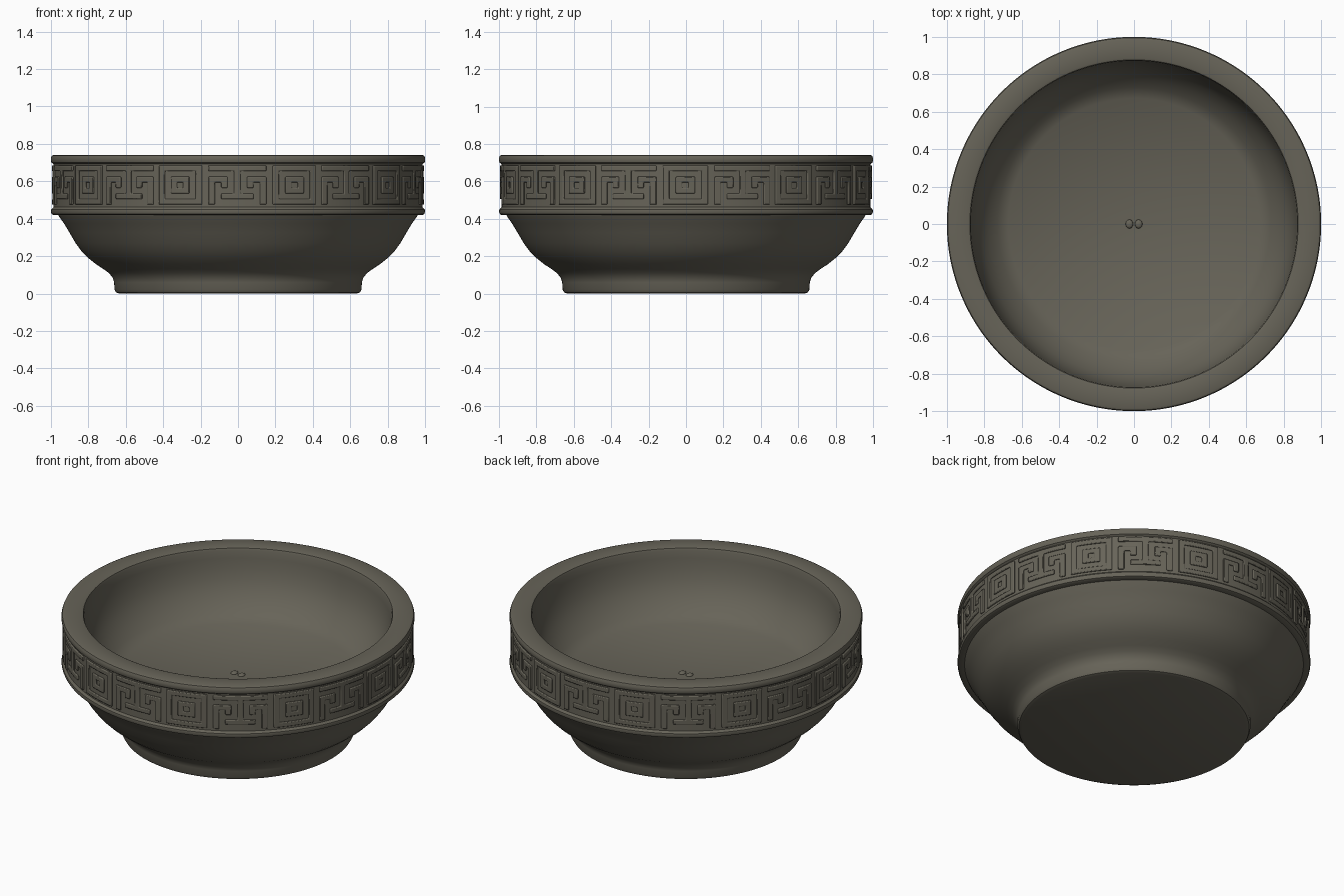
import bpy, bmesh, math

cube = bpy.data.objects.get("Cube")
if cube:
    bpy.data.objects.remove(cube)

clay = bpy.data.materials.new("dark olive clay")
colour = (0.135, 0.126, 0.098, 1)
clay.diffuse_color = colour
clay.use_nodes = True
bsdf = clay.node_tree.nodes["Principled BSDF"]
bsdf.inputs["Base Color"].default_value = colour
bsdf.inputs["Roughness"].default_value = 0.8


def finish(bm, name, angle):
    bmesh.ops.recalc_face_normals(bm, faces=bm.faces)
    mesh = bpy.data.meshes.new(name)
    bm.to_mesh(mesh)
    bm.free()
    mesh.materials.append(clay)
    obj = bpy.data.objects.new(name, mesh)
    bpy.context.collection.objects.link(obj)
    bpy.ops.object.select_all(action="DESELECT")
    obj.select_set(True)
    bpy.context.view_layer.objects.active = obj
    bpy.ops.object.shade_smooth_by_angle(angle=math.radians(angle))
    return obj


def lathe(name, profile, steps=180):
    """Spin an (r, z) profile that starts and ends on the axis."""
    bm = bmesh.new()
    verts = [bm.verts.new((r, 0, z)) for r, z in profile]
    edges = [bm.edges.new(pair) for pair in zip(verts, verts[1:])]
    bmesh.ops.spin(bm, geom=verts + edges, cent=(0, 0, 0), axis=(0, 0, 1),
                   angle=math.tau, steps=steps, use_merge=True)
    bmesh.ops.remove_doubles(bm, verts=bm.verts, dist=0.0005)
    return finish(bm, name, 35)


# Bowl: foot, flared body, recessed band between two lips, hollow with flat floor
foot = [(0, 0), (0.635, 0), (0.652, 0.007), (0.66, 0.022), (0.662, 0.06),
        (0.67, 0.085), (0.69, 0.11)]
body = [(0.72, 0.132), (0.76, 0.158), (0.80, 0.19), (0.835, 0.225),
        (0.868, 0.27), (0.9, 0.325), (0.93, 0.375), (0.955, 0.41), (0.96, 0.42)]
band = [(0.985, 0.42), (0.995, 0.425), (1.0, 0.437), (0.998, 0.45), (0.986, 0.462),
        (0.986, 0.692), (0.997, 0.7), (1.0, 0.71), (1.0, 0.725), (0.995, 0.737),
        (0.983, 0.742)]
hollow = [(0.888, 0.742), (0.877, 0.738), (0.872, 0.725), (0.868, 0.68),
          (0.858, 0.62), (0.842, 0.56), (0.815, 0.50), (0.775, 0.445),
          (0.73, 0.4), (0.672, 0.36), (0, 0.36)]
lathe("bowl", foot + body + band + hollow)

# Key-pattern relief: one repeat of the motif, read from the top row down
motif = ["#######.#########.",
         "#.....#.....#.....",
         "#.###.#.###.#.###.",
         "#.#.#.#.#.#.#.#.#.",
         "#.###.#.#...#...#.",
         "#.....#.#.#####.#.",
         "#######.#.......#."]
repeats, rows, cols = 10, len(motif), len(motif[0])
total = repeats * cols
low, high, inner, outer = 0.475, 0.685, 0.983, 0.995

bm = bmesh.new()
grid = {}


def corner(i, j):
    key = (i % total, j)
    if key not in grid:
        a = math.tau * (i - cols * 0.7) / total - math.pi / 2
        z = high + (low - high) * j / rows
        grid[key] = bm.verts.new((inner * math.cos(a), inner * math.sin(a), z))
    return grid[key]


for i in range(total):
    for j in range(rows):
        if motif[j][i % cols] == "#":
            bm.faces.new([corner(i, j), corner(i, j + 1),
                          corner(i + 1, j + 1), corner(i + 1, j)])
raised = bmesh.ops.extrude_face_region(bm, geom=list(bm.faces))["geom"]
for v in raised:
    if isinstance(v, bmesh.types.BMVert):
        v.co.x *= outer / inner
        v.co.y *= outer / inner
relief = finish(bm, "key_pattern_relief", 40)
soft = relief.modifiers.new("soft edges", "BEVEL")
soft.width = 0.005
soft.segments = 2

# Two small bumps in the middle of the floor
for side, name in ((-1, "right"), (1, "left")):
    bm = bmesh.new()
    bmesh.ops.create_uvsphere(bm, u_segments=16, v_segments=8, radius=0.02)
    for v in bm.verts:
        v.co = (v.co.x + side * 0.025, v.co.y * 1.2, v.co.z * 0.5 + 0.36)
    finish(bm, name + "_floor_bump", 60)
